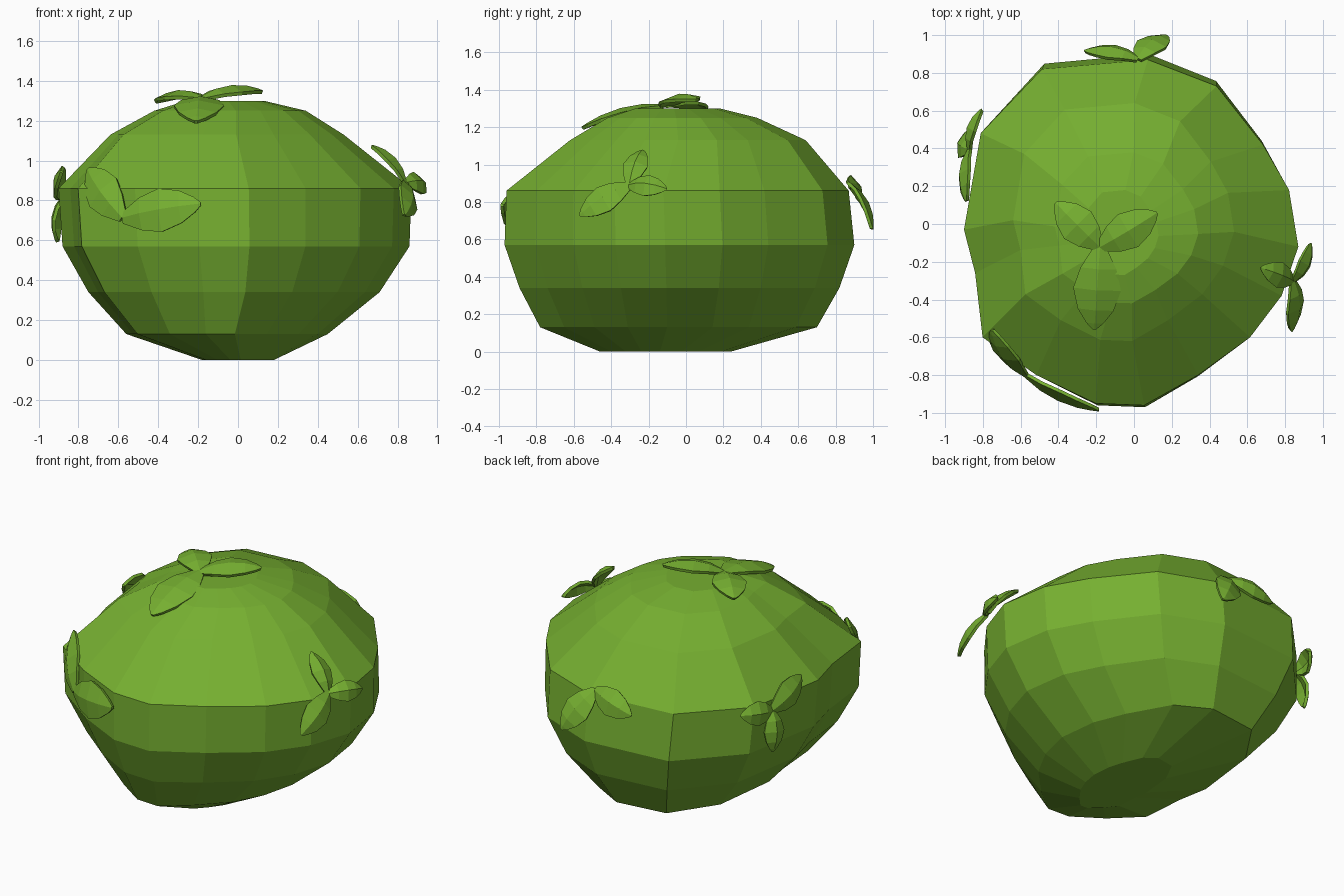
import bpy, bmesh
from mathutils import Vector

if "Cube" in bpy.data.objects:
    bpy.data.objects.remove(bpy.data.objects["Cube"])

green = bpy.data.materials.new("leaf_green")
green.diffuse_color = (0.18, 0.43, 0.03, 1)
green.use_nodes = True
green.node_tree.nodes["Principled BSDF"].inputs["Base Color"].default_value = green.diffuse_color


def finish(bm, name):
    bmesh.ops.recalc_face_normals(bm, faces=bm.faces[:])
    mesh = bpy.data.meshes.new(name)
    bm.to_mesh(mesh)
    bm.free()
    mesh.materials.append(green)
    obj = bpy.data.objects.new(name, mesh)
    bpy.context.collection.objects.link(obj)
    return obj


# Bush body: one plan outline lofted through rings fitted to the side profiles
OUTLINE = [(0.89, -0.12), (0.84, 0.18), (0.70, 0.42), (0.45, 0.73), (0.08, 0.87),
           (-0.49, 0.82), (-0.82, 0.48), (-0.91, -0.03), (-0.85, -0.26), (-0.81, -0.60),
           (-0.52, -0.80), (-0.20, -0.95), (0.06, -0.96), (0.35, -0.80), (0.63, -0.60),
           (0.80, -0.38)]
RINGS = [  # z, x min, x max, y min, y max
    (0.00, -0.18, 0.18, -0.46, 0.24),
    (0.13, -0.56, 0.45, -0.78, 0.70),
    (0.34, -0.75, 0.71, -0.89, 0.82),
    (0.57, -0.88, 0.86, -0.97, 0.90),
    (0.86, -0.90, 0.87, -0.96, 0.87),
    (1.13, -0.64, 0.53, -0.62, 0.64),
    (1.25, -0.42, 0.34, -0.42, 0.38),
    (1.30, -0.26, 0.13, -0.27, 0.18),
]


def make_body():
    xs, ys = zip(*OUTLINE)
    bm = bmesh.new()
    loops = []
    for z, x0, x1, y0, y1 in RINGS:
        loops.append([bm.verts.new((
            x0 + (x - min(xs)) / (max(xs) - min(xs)) * (x1 - x0),
            y0 + (y - min(ys)) / (max(ys) - min(ys)) * (y1 - y0), z)) for x, y in OUTLINE])
    n = len(OUTLINE)
    for a, b in zip(loops, loops[1:]):
        for i in range(n):
            j = (i + 1) % n
            bm.faces.new((a[i], a[j], b[j], b[i]))
    bm.faces.new(loops[0][::-1])
    bm.faces.new(loops[-1])
    finish(bm, "bush_body")


# Leaf: arched, folded blade running from base to tip, facing outward
STATIONS = [(0.0, 0.25), (0.25, 0.75), (0.5, 1.0), (0.75, 0.75), (0.92, 0.35), (1.0, 0.06)]


def make_leaf(name, base, tip, width, out):
    base, tip = Vector(base), Vector(tip)
    axis = tip - base
    side = axis.cross(Vector(out)).normalized()
    up = side.cross(axis).normalized()
    bm = bmesh.new()
    rows = []
    for t, w in STATIONS:
        mid = base + axis * t + up * (0.015 + 0.16 * t * (1 - t))
        rows.append([bm.verts.new(mid + side * (s * w * width / 2) - up * (0.025 * abs(s) * w))
                     for s in (-1, 0, 1)])
    for a, b in zip(rows, rows[1:]):
        for i in range(2):
            bm.faces.new((a[i], a[i + 1], b[i + 1], b[i]))
    obj = finish(bm, name)
    solid = obj.modifiers.new("thickness", "SOLIDIFY")
    solid.thickness = 0.018
    solid.offset = 0


# Leaf clusters: base, outward direction, then (tip, width) of each leaf
CLUSTERS = {
    "top": ((-0.18, -0.12, 1.30), (0, -0.1, 1),
            [((-0.41, 0.11, 1.28), 0.20), ((0.12, 0.06, 1.33), 0.20), ((-0.21, -0.55, 1.18), 0.25)]),
    "front": ((-0.57, -0.79, 0.71), (-0.5, -0.85, 0.15),
              [((-0.18, -0.97, 0.78), 0.22), ((-0.74, -0.55, 0.95), 0.20)]),
    "right": ((0.83, -0.30, 0.88), (0.85, -0.2, 0.45),
              [((0.66, -0.23, 1.06), 0.13), ((0.92, -0.10, 0.86), 0.12), ((0.82, -0.56, 0.72), 0.16)]),
    "back": ((0.02, 0.86, 0.89), (0, 0.9, 0.4),
             [((-0.26, 0.90, 0.82), 0.16), ((0.17, 0.98, 0.65), 0.17)]),
    "left": ((-0.86, 0.39, 0.82), (-0.95, 0.25, 0.2),
             [((-0.87, 0.12, 0.94), 0.16), ((-0.79, 0.60, 0.85), 0.14), ((-0.89, 0.43, 0.59), 0.14)]),
}

make_body()
for place, (base, out, leaves) in CLUSTERS.items():
    for k, (tip, width) in enumerate(leaves, 1):
        make_leaf(f"{place}_leaf_{k}", base, tip, width, out)
